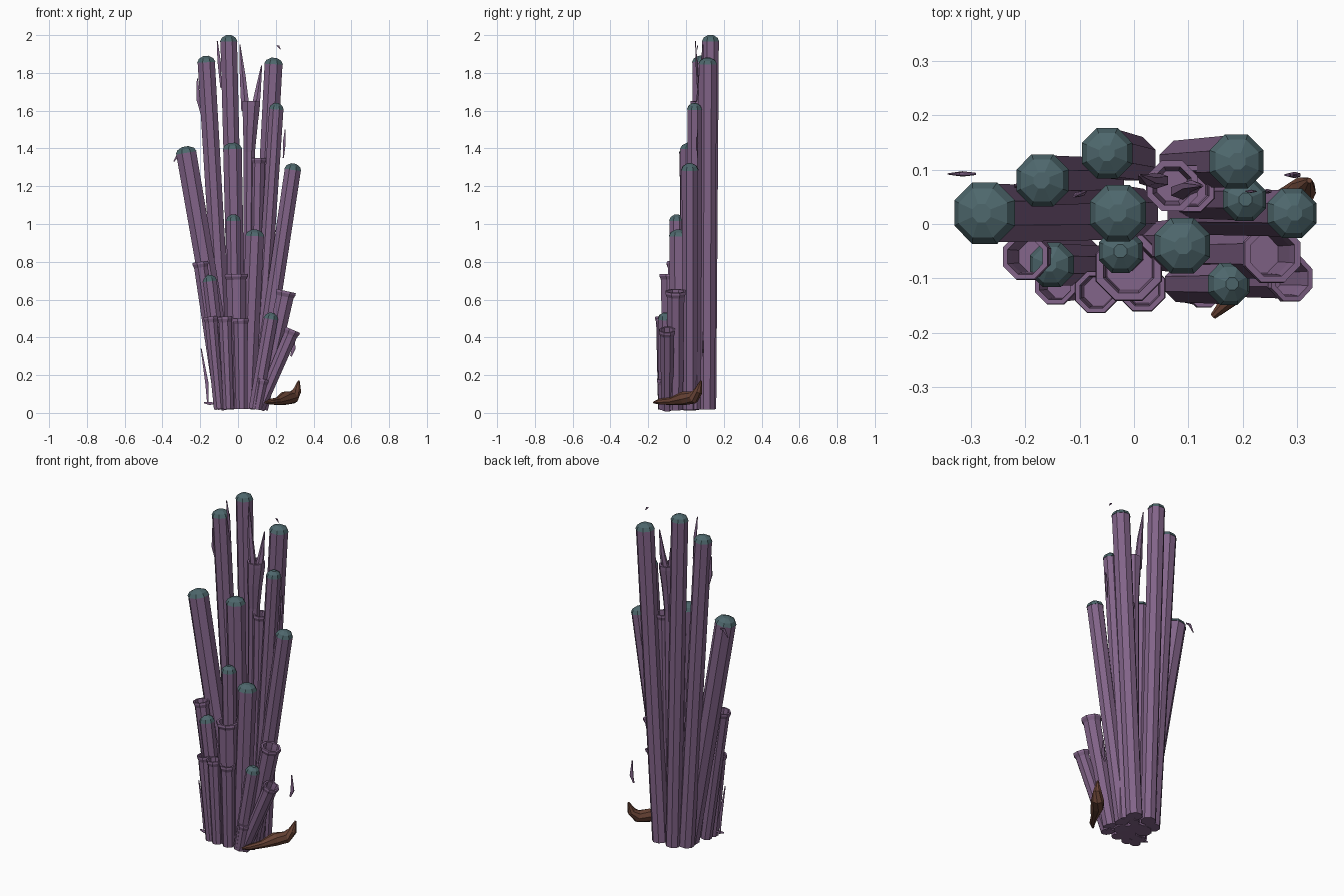
import bpy, bmesh, math
from mathutils import Vector


def material(name, rgb):
    m = bpy.data.materials.new(name)
    m.diffuse_color = (*rgb, 1)
    return m


PURPLE = material("purple tube", (0.225, 0.128, 0.25))
TEAL = material("teal cap", (0.075, 0.135, 0.15))
BROWN = material("brown root", (0.135, 0.055, 0.035))


def sweep(name, points, radii, mats, sides=8, flat=1.0, teal_from=None):
    """Skin rings of the given radii along a path; zero radius ends close to a point."""
    bm = bmesh.new()
    pts = [Vector(p) for p in points]
    axis_all = (pts[-1] - pts[0]).normalized()
    rings = []
    for i, (p, r) in enumerate(zip(pts, radii)):
        if teal_from is not None or len(mats) > 1 or name.startswith("open"):
            d = axis_all
        else:
            d = (pts[min(i + 1, len(pts) - 1)] - pts[max(i - 1, 0)]).normalized()
        u = Vector((0, 1, 0)).cross(d).normalized()
        v = d.cross(u)
        ring = []
        for k in range(sides):
            a = 2 * math.pi * (k + 0.5) / sides
            ring.append(bm.verts.new(p + r * (u * math.cos(a) + v * math.sin(a) * flat)))
        rings.append(ring)
    for i in range(len(rings) - 1):
        for k in range(sides):
            j = (k + 1) % sides
            f = bm.faces.new((rings[i][k], rings[i][j], rings[i + 1][j], rings[i + 1][k]))
            if teal_from is not None and i >= teal_from:
                f.material_index = 1
    bm.faces.new(rings[0][::-1])
    top = bm.faces.new(rings[-1])
    if teal_from is not None:
        top.material_index = 1
    me = bpy.data.meshes.new(name)
    bm.to_mesh(me)
    bm.free()
    for m in mats:
        me.materials.append(m)
    ob = bpy.data.objects.new(name, me)
    bpy.context.collection.objects.link(ob)
    return ob


def along(base, top, offsets):
    """Points on the axis, measured downwards from the top (None = base)."""
    b, t = Vector(base), Vector(top)
    d = (t - b).normalized()
    return [b if o is None else t - d * o for o in offsets]


# Capped tubes: base x, base y, top x, top y, top z, radius
capped = [
    (-0.04, 0.02, -0.28, 0.02, 1.41, 0.061),
    (-0.06, 0.08, -0.17, 0.08, 1.89, 0.052),
    (0.00, 0.12, -0.05, 0.13, 2.00, 0.050),
    (0.00, 0.02, -0.03, 0.02, 1.43, 0.056),
    (-0.01, -0.05, -0.025, -0.05, 1.05, 0.043),
    (0.05, -0.04, 0.09, -0.04, 0.97, 0.055),
    (0.09, 0.11, 0.19, 0.115, 1.88, 0.054),
    (0.10, 0.045, 0.205, 0.045, 1.64, 0.043),
    (0.10, 0.02, 0.295, 0.02, 1.32, 0.049),
    (-0.07, -0.075, -0.155, -0.075, 0.73, 0.044),
    (0.09, -0.11, 0.18, -0.11, 0.53, 0.042),
]
for i, (bx, by, tx, ty, z, r) in enumerate(capped):
    sweep(f"capped_tube_{i + 1}",
          along((bx, by, 0.02), (tx, ty, z), (None, 0.034, 0.034, 0.014, 0.0)),
          (r * 0.86, r * 0.95, r, r * 0.8, r * 0.3), [PURPLE, TEAL], teal_from=1)

# Open tubes with a flared lip and hollow inside
hollow = [
    (-0.09, -0.06, -0.20, -0.06, 0.80, 0.046),
    (-0.10, -0.11, -0.145, -0.11, 0.51, 0.041),
    (-0.05, -0.12, -0.07, -0.125, 0.51, 0.042),
    (0.00, -0.08, -0.01, -0.08, 0.735, 0.066),
    (0.02, -0.115, 0.015, -0.118, 0.50, 0.046),
    (0.12, -0.055, 0.255, -0.055, 0.645, 0.058),
    (0.11, -0.10, 0.29, -0.10, 0.44, 0.046),
    (0.10, -0.12, 0.13, -0.12, 0.18, 0.036),
    (0.08, 0.065, 0.105, 0.065, 1.35, 0.047),
]
for i, (bx, by, tx, ty, z, r) in enumerate(hollow):
    sweep(f"open_tube_{i + 1}",
          along((bx, by, 0.02), (tx, ty, z), (None, 0.03, 0.012, 0, 0, 0.03, 0.12)),
          (r * 0.72, r * 0.86, r, r * 0.97, r * 0.76, r * 0.7, r * 0.66), [PURPLE])

# Broken tube: narrow stem, flared cup and horn-like splinters
sweep("open_broken_tube",
      [(0.05, 0.06, 0.02), (0.06, 0.065, 1.38), (0.065, 0.065, 1.52),
       (0.07, 0.07, 1.63), (0.07, 0.07, 1.65), (0.07, 0.07, 1.65), (0.07, 0.07, 1.55)],
      (0.03, 0.032, 0.042, 0.05, 0.05, 0.038, 0.03), [PURPLE])
sweep("left_horn", [(0.04, 0.08, 1.6), (0.025, 0.08, 1.78), (0.01, 0.09, 1.95)],
      (0.026, 0.018, 0.003), [PURPLE], 6, 0.6)
sweep("right_horn", [(0.09, 0.06, 1.6), (0.105, 0.07, 1.7), (0.125, 0.07, 1.84)],
      (0.026, 0.018, 0.003), [PURPLE], 6, 0.6)

# Thin peeling bark splinters
splinters = [
    ((-0.16, -0.09, 0.05), (-0.165, -0.09, 0.16), (-0.195, -0.09, 0.34), 0.010),
    ((-0.19, 0.07, 1.57), (-0.21, 0.07, 1.66), (-0.215, 0.07, 1.77), 0.012),
    ((-0.09, 0.06, 1.72), (-0.10, 0.055, 1.86), (-0.11, 0.05, 1.97), 0.010),
    ((0.24, 0.06, 1.35), (0.245, 0.06, 1.43), (0.25, 0.06, 1.5), 0.009),
    ((0.28, 0.09, 0.30), (0.295, 0.09, 0.34), (0.29, 0.09, 0.43), 0.012),
    ((0.205, 0.06, 1.945), (0.215, 0.06, 1.94), (0.225, 0.06, 1.925), 0.006),
    ((-0.29, 0.092, 1.37), (-0.315, 0.092, 1.37), (-0.34, 0.092, 1.33), 0.010),
    ((-0.18, -0.1, 0.055), (-0.15, -0.1, 0.05), (-0.12, -0.1, 0.05), 0.010),
]
for i, (a, b, c, r) in enumerate(splinters):
    sweep(f"bark_splinter_{i + 1}", [a, b, c], (r * 0.4, r, r * 0.3), [PURPLE], 6, 0.5)

# Gnarled root on the ground
sweep("root",
      [(0.145, -0.17, 0.055), (0.175, -0.14, 0.06), (0.21, -0.08, 0.062),
       (0.25, -0.01, 0.078), (0.29, 0.04, 0.082), (0.312, 0.065, 0.115),
       (0.322, 0.08, 0.17)],
      (0.006, 0.016, 0.021, 0.037, 0.034, 0.024, 0.005), [BROWN])
